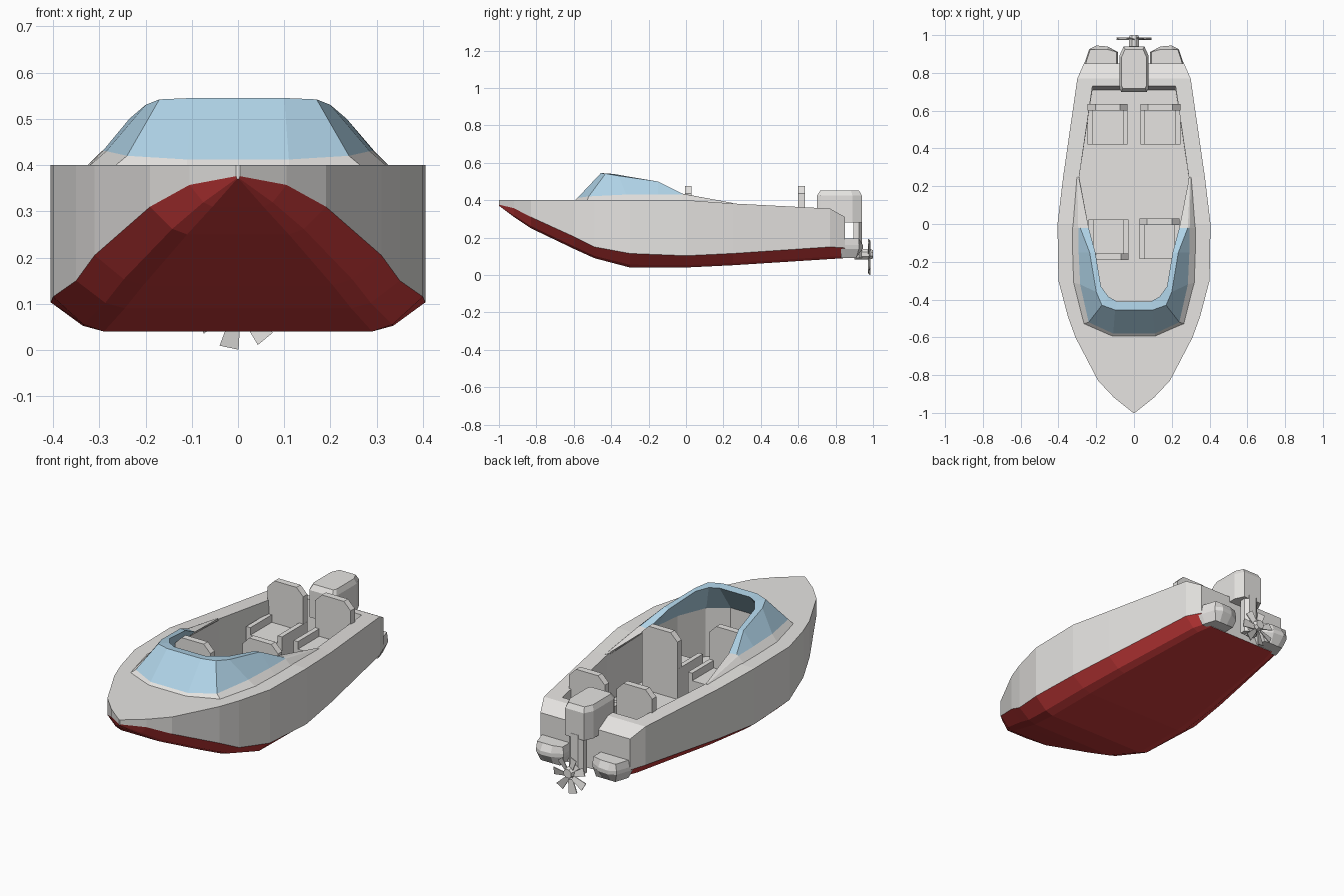
import bpy, bmesh, math
from mathutils import Matrix, Vector

if "Cube" in bpy.data.objects:
    bpy.data.objects.remove(bpy.data.objects["Cube"])


def material(name, rgb):
    m = bpy.data.materials.new(name)
    m.diffuse_color = (*rgb, 1)
    m.use_nodes = True
    m.node_tree.nodes["Principled BSDF"].inputs["Base Color"].default_value = m.diffuse_color
    return m


GREY = material("light grey", (0.79, 0.775, 0.755))
RED = material("hull red", (0.62, 0.045, 0.045))
BLUE = material("glass blue", (0.43, 0.65, 0.80))


def loft(name, rings, mats=(GREY,), rule=lambda i, j: 0):
    """Closed solid skinned through equal-sized rings, with capped ends."""
    bm = bmesh.new()
    vs = [[bm.verts.new(p) for p in r] for r in rings]
    n = len(rings[0])
    for i in range(len(rings) - 1):
        for j in range(n):
            k = (j + 1) % n
            f = bm.faces.new((vs[i][j], vs[i][k], vs[i + 1][k], vs[i + 1][j]))
            f.material_index = rule(i, j)
    bm.faces.new(vs[0])
    bm.faces.new(vs[-1])
    bmesh.ops.recalc_face_normals(bm, faces=bm.faces)
    me = bpy.data.meshes.new(name)
    bm.to_mesh(me)
    bm.free()
    for m in mats:
        me.materials.append(m)
    ob = bpy.data.objects.new(name, me)
    bpy.context.collection.objects.link(ob)
    return ob


def box(name, x0, x1, y0, y1, z0, z1):
    ring = [(x0, y0), (x1, y0), (x1, y1), (x0, y1)]
    return loft(name, [[(x, y, z) for x, y in ring] for z in (z0, z1)])


def both_sides(half):
    """Half outline followed by its mirror image in reverse."""
    return half + [(-p[0], *p[1:]) for p in reversed(half)]


# Hull: y, half width, deck z, chine z, bottom z, flat bottom half width
stations = [
    (-1.00, 0.004, 0.40, 0.376, 0.370, 0.002),
    (-0.92, 0.105, 0.40, 0.357, 0.310, 0.055),
    (-0.83, 0.190, 0.40, 0.310, 0.250, 0.110),
    (-0.60, 0.310, 0.40, 0.205, 0.140, 0.205),
    (-0.49, 0.350, 0.40, 0.150, 0.090, 0.245),
    (-0.30, 0.400, 0.40, 0.115, 0.040, 0.290),
    (0.00, 0.405, 0.40, 0.103, 0.040, 0.290),
    (0.25, 0.375, 0.382, 0.115, 0.052, 0.275),
    (0.77, 0.300, 0.355, 0.150, 0.085, 0.220),
    (0.85, 0.265, 0.310, 0.145, 0.090, 0.200),
]
rings = []
for y, w, zd, zc, zb, b in stations:
    mid = b + 0.4 * (w - b)
    rings.append(both_sides([(w, y, zd), (w, y, zc),
                             (mid, y, zb + 0.2 * (zc - zb)), (b, y, zb)]))
hull = loft("hull", rings, (GREY, RED), lambda i, j: 1 if 1 <= j <= 5 else 0)

# Cockpit well cut into the hull, with a sloping aft wall
well = both_sides([(0.22, 0.735), (0.29, 0.25), (0.285, -0.02),
                   (0.26, -0.30), (0.20, -0.45), (0.10, -0.52)])
cutter = loft("cockpit_cutter", [[(x, min(y, 0.71), 0.13) for x, y in well],
                                 [(x, y, 0.42) for x, y in well]])
cutter.hide_render = True
mod = hull.modifiers.new("cockpit", 'BOOLEAN')
mod.operation = 'DIFFERENCE'
mod.solver = 'EXACT'
mod.object = cutter
bpy.context.view_layer.objects.active = hull
bpy.ops.object.modifier_apply(modifier=mod.name)
bpy.data.objects.remove(cutter)

# Windshield: outer base, glass base, outer rim, inner rim, inner base
sections = [
    [(.31, .25, .375), (.30, .25, .384), (.297, .25, .385), (.293, .25, .384), (.29, .25, .375)],
    [(.33, -.02, .395), (.295, -.02, .43), (.285, -.02, .435), (.24, -.02, .43), (.283, -.02, .39)],
    [(.33, -.15, .395), (.293, -.15, .43), (.235, -.15, .50), (.205, -.15, .497), (.272, -.15, .39)],
    [(.325, -.31, .395), (.285, -.32, .43), (.20, -.36, .53), (.175, -.33, .53), (.255, -.30, .39)],
    [(.27, -.53, .395), (.24, -.52, .42), (.17, -.43, .542), (.135, -.385, .54), (.195, -.45, .39)],
    [(.11, -.60, .395), (.11, -.58, .412), (.10, -.455, .545), (.09, -.41, .54), (.10, -.52, .39)],
]
path = sections + [[(-x, y, z) for x, y, z in s] for s in reversed(sections)]
last = len(path) - 2
loft("windshield", path, (GREY, BLUE),
     lambda i, j: 0 if i in (0, last) or j in (0, 4) else 1)


# Seats: cushion, two arm strips and a chamfered back
def seat(name, x, y, back):
    box(name + "_cushion", x - .09, x + .09, y - .105, y + .105, .125, .25)
    for s in (-1, 1):
        a = x + s * 0.093
        box(name + "_arm", a - .0125, a + .0125, y - .105, y + .105, .125, .29)
    profile = [(-.105, .125), (.105, .125), (.105, .435), (.065, .475),
               (-.065, .475), (-.105, .435)]
    yb = y + back * 0.0925
    loft(name + "_back", [[(x + px, yb + d, pz) for px, pz in profile]
                          for d in (-.0175, .0175)])


seat("front_seat_right", 0.135, -0.08, 1)
seat("front_seat_left", -0.135, -0.08, -1)
for side, label in ((1, "right"), (-1, "left")):
    seat("rear_seat_" + label, side * 0.14, 0.525, 1)

# Swim platforms either side of the motor
lobe = [(.085, .83), (.268, .83), (.263, .85), (.237, .925), (.20, .945),
        (.14, .94), (.085, .91)]
for s, label in ((1, "right"), (-1, "left")):
    loft("platform_" + label,
         [[(s * (.17 + (x - .17) * k), min(y, ymax), z) for x, y in lobe]
          for k, ymax, z in ((.75, .91, .092), (1, .945, .14),
                             (1, .945, .16), (.92, .925, .195))])

# Outboard motor: cowl, leg and hub
cowl = both_sides([(.055, .94), (.078, .89), (.078, .72), (.068, .70)])
loft("motor_cowl", [[(x * k, .83 + (y - .83) * k, z) for x, y in cowl]
                    for k, z in ((1, .28), (1, .425), (.86, .452))])
leg = both_sides([(.022, .942), (.042, .925), (.042, .895)])
loft("motor_leg", [[(x, y, z) for x, y in leg] for z in (.09, .30)])

HUB_Z = 0.096
loft("propeller_hub", [[(r * math.cos(a), y, HUB_Z + .015 + r * math.sin(a))
                        for a in [math.tau * (k + .5) / 8 for k in range(8)]]
                       for y, r in ((.90, .03), (.985, .03), (1.0, .024))])

# Propeller blades, flaring towards the tip
for k in range(7):
    turn = Matrix.Rotation(math.radians(12 + k * 360 / 7), 3, 'Y')
    blade = []
    for r, w in ((.02, .010), (.093, .021)):
        ring = [(-w, -.007), (w, .002), (w, .007), (-w, -.002)]
        pts = [turn @ Vector((x, d, -r)) for x, d in ring]
        blade.append([(p.x, .98 + p.y, HUB_Z + p.z) for p in pts])
    loft("propeller_blade", blade)
